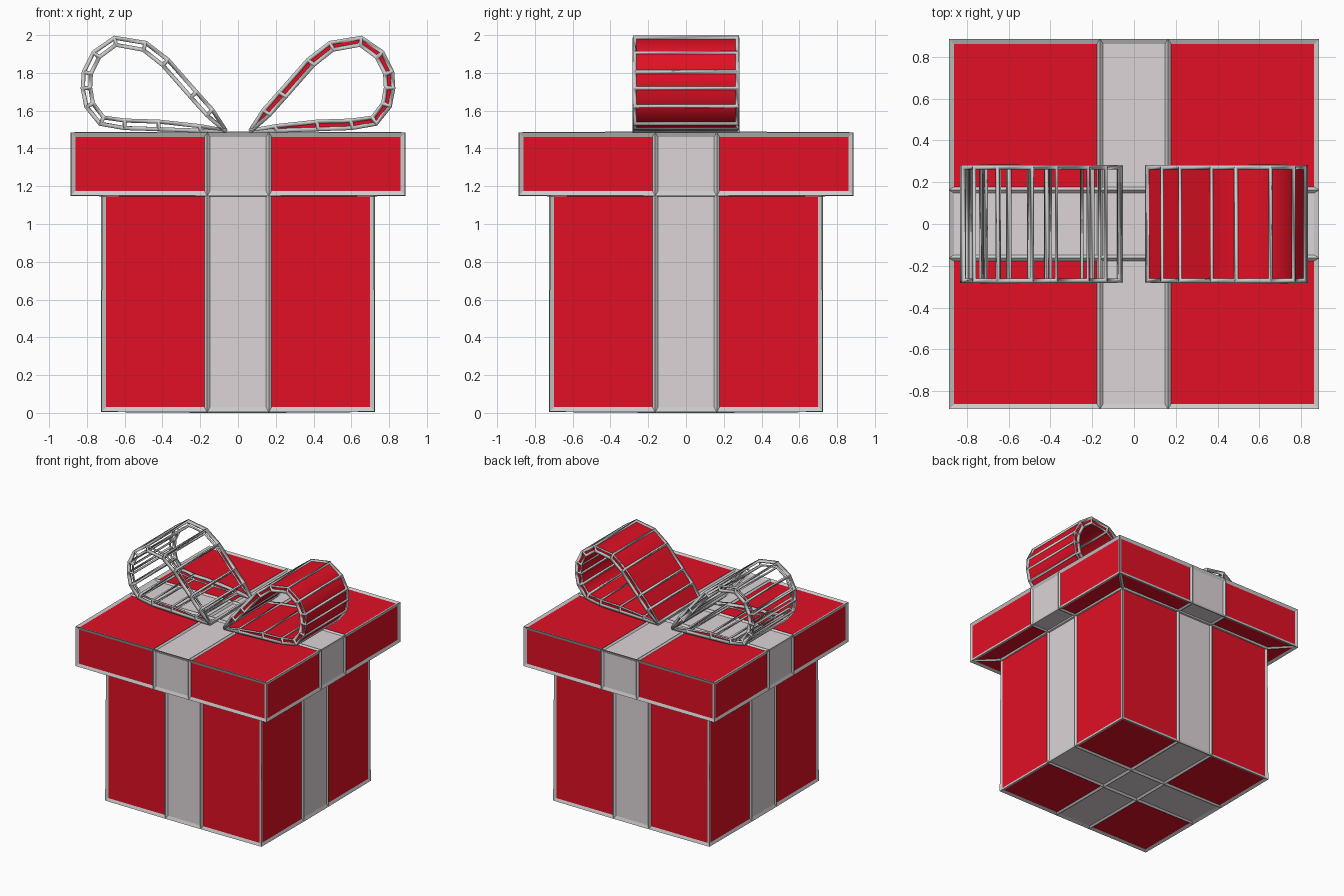
import bpy
import bmesh
from mathutils import Vector

if "Cube" in bpy.data.objects:
    bpy.data.objects.remove(bpy.data.objects["Cube"])

WIRE = 0.03


def material(name, rgb):
    m = bpy.data.materials.new(name)
    m.diffuse_color = (*rgb, 1)
    m.use_nodes = True
    m.node_tree.nodes["Principled BSDF"].inputs["Base Color"].default_value = m.diffuse_color
    return m


RED = material("red_paper", (0.75, 0.005, 0.018))
PALE = material("pale_ribbon", (0.72, 0.66, 0.68))


def add_object(name, bm, mats=()):
    bmesh.ops.recalc_face_normals(bm, faces=bm.faces[:])
    me = bpy.data.meshes.new(name)
    bm.to_mesh(me)
    for m in mats:
        me.materials.append(m)
    ob = bpy.data.objects.new(name, me)
    bpy.context.collection.objects.link(ob)
    return ob


def add_wire(name, bm, even):
    # Grey bars along every edge of the same cage
    ob = add_object(name, bm)
    for p in ob.data.polygons:
        p.material_index = 0
    mod = ob.modifiers.new("bars", 'WIREFRAME')
    mod.thickness = WIRE
    mod.offset = 0
    mod.use_even_offset = even
    return ob


def smooth(ob, angle):
    bpy.ops.object.select_all(action='DESELECT')
    ob.select_set(True)
    bpy.context.view_layer.objects.active = ob
    bpy.ops.object.shade_smooth_by_angle(angle=angle)


def box_cage():
    # Stacked rings: body bottom, body top, lid bottom, lid top
    levels = [(0.715, 0.015), (0.715, 1.16), (0.876, 1.16), (0.876, 1.475)]
    ring = ([(i, 0) for i in range(3)] + [(3, j) for j in range(3)]
            + [(i, 3) for i in (3, 2, 1)] + [(0, j) for j in (3, 2, 1)])
    bm = bmesh.new()
    v = {}
    for k, (h, z) in enumerate(levels):
        c = (-h, -0.163, 0.163, h)
        for i in range(4):
            for j in range(4):
                if k in (0, 3) or (i, j) in ring:
                    v[i, j, k] = bm.verts.new((c[i], c[j], z))
    # Walls and lid underside, ribbon in the middle of each side
    for k in range(3):
        for n, a in enumerate(ring):
            b = ring[(n + 1) % 12]
            f = bm.faces.new((v[(*a, k)], v[(*b, k)], v[(*b, k + 1)], v[(*a, k + 1)]))
            f.material_index = int({a[0], b[0]} == {1, 2} or {a[1], b[1]} == {1, 2})
    # Bottom and top, crossed ribbons
    for k in (0, 3):
        for i in range(3):
            for j in range(3):
                f = bm.faces.new((v[i, j, k], v[i + 1, j, k],
                                  v[i + 1, j + 1, k], v[i, j + 1, k]))
                f.material_index = int(i == 1 or j == 1)
    return bm


# Centre line of one bow loop (x, z)
LOOP = [(0.07, 1.497), (0.15, 1.59), (0.235, 1.685), (0.385, 1.855), (0.495, 1.94),
        (0.65, 1.966), (0.75, 1.895), (0.797, 1.80), (0.802, 1.72), (0.785, 1.63),
        (0.72, 1.548), (0.60, 1.528), (0.42, 1.522), (0.20, 1.506), (0.07, 1.492)]


def bow_cage(side):
    # Thick band swept along the loop, tapering to its tips
    bm = bmesh.new()
    pts = [Vector(p) for p in LOOP]
    last = len(pts) - 1
    rows = []
    for n, p in enumerate(pts):
        t = (pts[min(n + 1, last)] - pts[max(n - 1, 0)]).normalized()
        half = 0.004 if n in (0, last) else 0.012 if n == last - 1 else 0.02
        off = Vector((-t.y, t.x)) * half
        a, b = p + off, p - off
        rows.append([bm.verts.new((side * q.x, y, q.y))
                     for q, y in ((a, -0.272), (a, 0.272), (b, 0.272), (b, -0.272))])
    for r, s in zip(rows, rows[1:]):
        for c in range(4):
            d = (c + 1) % 4
            bm.faces.new((r[c], r[d], s[d], s[c]))
    bm.faces.new(rows[0])
    bm.faces.new(rows[-1])
    return bm


# Gift box with its grey edge bars
cage = box_cage()
add_object("gift_box", cage, (RED, PALE))
add_wire("gift_box_edges", cage, True)
cage.free()

# Right loop is filled, left loop is only bars
right = bow_cage(1)
smooth(add_object("bow_right", right, (RED,)), 0.9)
smooth(add_wire("bow_right_edges", right, False), 0.9)
right.free()
left = bow_cage(-1)
smooth(add_wire("bow_left_edges", left, False), 0.9)
left.free()
